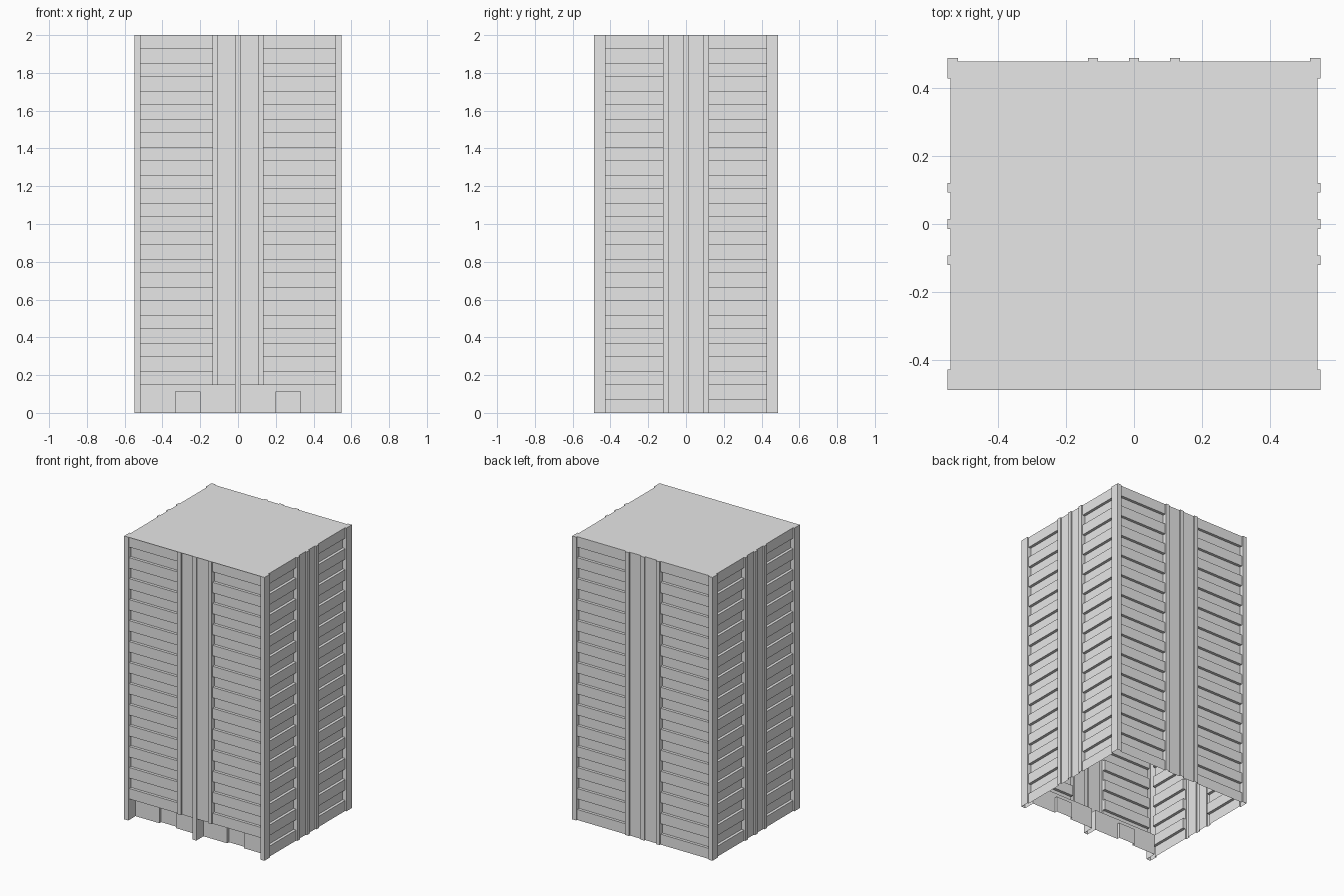
import bpy, bmesh, math
from mathutils import Matrix

cube = bpy.data.objects.get("Cube")
if cube:
    bpy.data.objects.remove(cube, do_unlink=True)

HX, HY, TOP = 0.548, 0.487, 2.0
FLOOR = TOP / 13.5          # one spandrel plus one window band
BAND, GLASS = 0.01, 0.03    # depths behind the pier faces
LOBBY, DOOR = 0.08, 0.10
LOBBY_TOP = FLOOR
DOOR_TOP = 0.112

grey = bpy.data.materials.new("concrete grey")
grey.use_nodes = True
grey.diffuse_color = (0.8, 0.8, 0.8, 1)
grey.node_tree.nodes["Principled BSDF"].inputs["Base Color"].default_value = (0.8, 0.8, 0.8, 1)


def finish(name, bm, turn=0.0):
    """Merge flat cells and turn the part into an object."""
    bmesh.ops.remove_doubles(bm, verts=bm.verts, dist=1e-5)
    bmesh.ops.dissolve_limit(bm, angle_limit=math.radians(1), verts=bm.verts, edges=bm.edges)
    bm.transform(Matrix.Rotation(turn, 4, 'Z'))
    mesh = bpy.data.meshes.new(name)
    bm.to_mesh(mesh)
    bm.free()
    mesh.materials.append(grey)
    obj = bpy.data.objects.new(name, mesh)
    bpy.context.collection.objects.link(obj)


def mirrored(values):
    return sorted([-v for v in values] + list(values))


def wall(name, half, offset, corner, pier, turn, lobby=False):
    """Stepped facade: piers, spandrels, recessed windows and channels."""
    lo, hi = pier
    doors = [0.2, 0.33] if lobby else []
    cols = mirrored([0.015, lo, hi, corner, half] + doors)
    rows = [i * FLOOR / 2 for i in range(28)]
    if lobby:
        rows = sorted(rows + [DOOR_TOP])

    def depth(i, j):
        u = abs(cols[i] + cols[i + 1]) / 2
        z = (rows[j] + rows[j + 1]) / 2
        if u < 0.015 or u > corner:
            return 0.0
        if lobby and z < LOBBY_TOP:
            return DOOR if z < DOOR_TOP and doors[0] < u < doors[1] else LOBBY
        if lo < u < hi:
            return 0.0
        if u < lo:
            return BAND
        return GLASS if int(z / (FLOOR / 2)) % 2 else BAND

    bm = bmesh.new()

    def quad(*points):
        bm.faces.new([bm.verts.new((u, d - offset, z)) for u, d, z in points])

    for i in range(len(cols) - 1):
        u0, u1 = cols[i], cols[i + 1]
        for j in range(len(rows) - 1):
            z0, z1, d = rows[j], rows[j + 1], depth(i, j)
            quad((u0, d, z0), (u1, d, z0), (u1, d, z1), (u0, d, z1))
            # side reveal to the next column
            if i + 2 < len(cols):
                e = depth(i + 1, j)
                if e != d:
                    quad((u1, d, z0), (u1, e, z0), (u1, e, z1), (u1, d, z1))
            # sill or soffit to the next row
            if j + 2 < len(rows):
                e = depth(i, j + 1)
                if e != d:
                    quad((u0, d, z1), (u1, d, z1), (u1, e, z1), (u0, e, z1))
        # cap on top of each pier
        if depth(i, len(rows) - 2) == 0 and not lobby:
            quad((u0, 0, TOP), (u1, 0, TOP), (u1, BAND, TOP), (u0, BAND, TOP))
    finish(name, bm, turn)


wall("front_wall", HX, HY, 0.516, (0.105, 0.135), 0, lobby=True)
wall("back_wall", HX, HY, 0.516, (0.105, 0.135), math.pi)
wall("right_wall", HY, HX, 0.427, (0.092, 0.121), math.pi / 2)
wall("left_wall", HY, HX, 0.427, (0.092, 0.121), -math.pi / 2)

# Roof, brought forward to the pier line at the front
bm = bmesh.new()
x, back = HX - BAND, HY - BAND
bm.faces.new([bm.verts.new((a, b, TOP)) for a, b in ((-x, -HY), (x, -HY), (x, back), (-x, back))])
finish("roof", bm)
